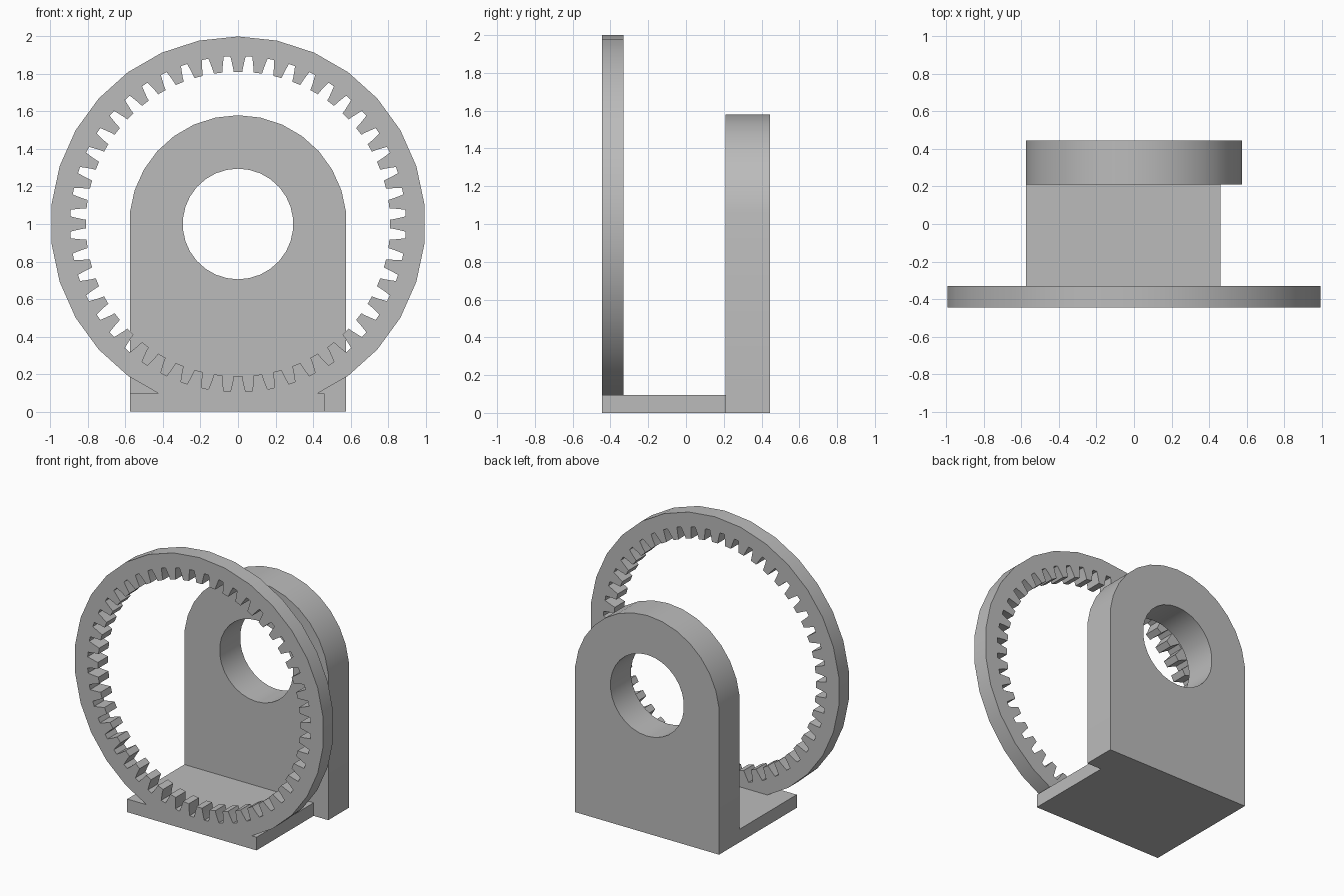
import bpy, bmesh
from math import sin, cos, pi, radians

cube = bpy.data.objects.get("Cube")
if cube:
    bpy.data.objects.remove(cube, do_unlink=True)

grey = bpy.data.materials.new("plain grey")
grey.use_nodes = True
COLOR = (0.5, 0.5, 0.5, 1)
grey.diffuse_color = COLOR
grey.node_tree.nodes["Principled BSDF"].inputs["Base Color"].default_value = COLOR

AXIS_Z = 1.0   # height of the shared bore and ring axis
SIDES = 30     # facets of every full circle
TEETH = 48


def polar(r, a):
    """Point at radius r, angle a clockwise from straight up."""
    return r * sin(a), AXIS_Z + r * cos(a)


def circle(r):
    return [polar(r, 2 * pi * i / SIDES) for i in range(SIDES)]


def extrude(name, loops, front, back):
    """Fill outline loops (x, z), holes included, and extrude along y."""
    bm = bmesh.new()
    for loop in loops:
        vs = [bm.verts.new((x, front, z)) for x, z in loop]
        for a, b in zip(vs, vs[1:] + vs[:1]):
            bm.edges.new((a, b))
    bmesh.ops.triangle_fill(bm, edges=bm.edges[:], use_beauty=True, normal=(0, -1, 0))
    new = bmesh.ops.extrude_face_region(bm, geom=bm.faces[:], use_keep_orig=True)["geom"]
    bmesh.ops.translate(bm, vec=(0, back - front, 0),
                        verts=[g for g in new if isinstance(g, bmesh.types.BMVert)])
    bmesh.ops.recalc_face_normals(bm, faces=bm.faces[:])
    mesh = bpy.data.meshes.new(name)
    bm.to_mesh(mesh)
    bm.free()
    mesh.materials.append(grey)
    obj = bpy.data.objects.new(name, mesh)
    bpy.context.collection.objects.link(obj)
    bpy.ops.object.select_all(action='DESELECT')
    obj.select_set(True)
    bpy.context.view_layer.objects.active = obj
    bpy.ops.object.shade_smooth_by_angle(angle=radians(25))
    return obj


# Internal gear ring: each tooth given as (radius, half angle), root to tip
flank = [(0.895, 0.046), (0.87, 0.040), (0.84, 0.033), (0.812, 0.028)]
teeth = []
for i in range(TEETH):
    mid = 2 * pi * i / TEETH
    teeth += [polar(r, mid - h) for r, h in flank]
    teeth += [polar(r, mid + h) for r, h in reversed(flank)]
extrude("gear_ring", [circle(1.0), teeth], -0.445, -0.33)

# Upright bearing plate: round top, straight sides, round bore
R = 0.58
arch = [polar(R, radians(12 * k)) for k in range(-7, 8)]
half = arch[-1][0]
extrude("upright_plate", [arch + [(half, 0), (-half, 0)], circle(0.295)], 0.21, 0.445)

# Base plate joining ring and upright, narrower on one side
extrude("base_plate", [[(-half, 0), (0.46, 0), (0.46, 0.095), (-half, 0.095)]], -0.445, 0.21)
